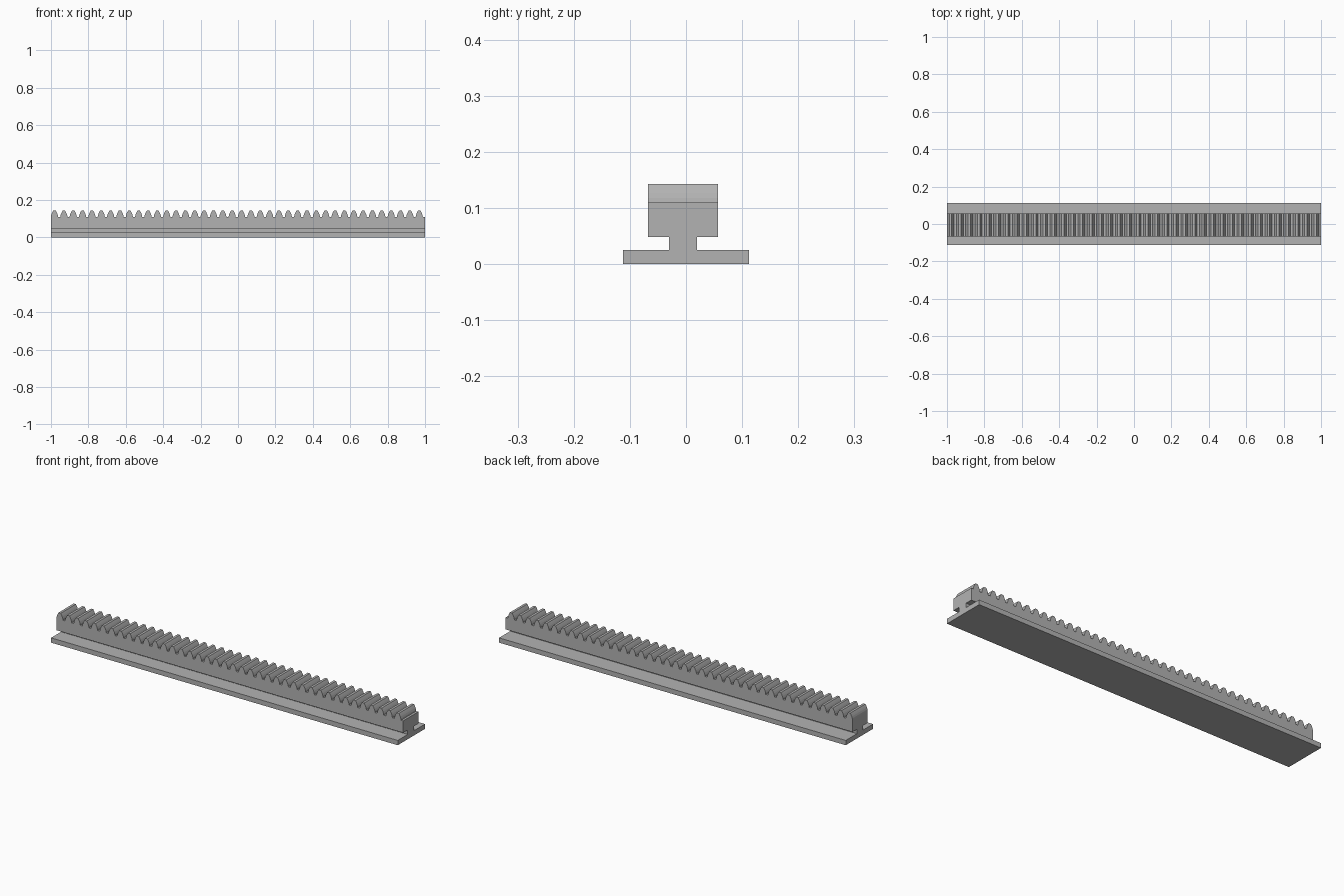
import bpy
import bmesh

cube = bpy.data.objects.get("Cube")
if cube:
    bpy.data.objects.remove(cube, do_unlink=True)

# One plain metal colour
grey = bpy.data.materials.new("machined grey")
grey.use_nodes = True
colour = (0.45, 0.45, 0.45, 1)
grey.diffuse_color = colour
grey.node_tree.nodes["Principled BSDF"].inputs["Base Color"].default_value = colour


def extrude_profile(name, points, axis_map, start, end):
    """Sweep a closed 2D profile; axis_map places (u, v, depth) in space."""
    bm = bmesh.new()
    face = bm.faces.new([bm.verts.new(axis_map(u, v, start)) for u, v in points])
    moved = bmesh.ops.extrude_face_region(bm, geom=[face])["geom"]
    step = [b - a for a, b in zip(axis_map(0, 0, start), axis_map(0, 0, end))]
    bmesh.ops.translate(bm, vec=step,
                        verts=[g for g in moved if isinstance(g, bmesh.types.BMVert)])
    bmesh.ops.recalc_face_normals(bm, faces=bm.faces)
    mesh = bpy.data.meshes.new(name)
    bm.to_mesh(mesh)
    bm.free()
    mesh.materials.append(grey)
    obj = bpy.data.objects.new(name, mesh)
    bpy.context.collection.objects.link(obj)
    return obj


# Flanged foot and narrow web, swept along the length
foot_z, web_z = 0.025, 0.048
foot = [(-0.112, 0), (0.112, 0), (0.112, foot_z), (0.02, foot_z), (0.02, web_z),
        (-0.03, web_z), (-0.03, foot_z), (-0.112, foot_z)]
extrude_profile("mounting_rail", foot, lambda u, v, d: (d, u, v), -1, 1)

# Toothed bar: bulging flanks repeated at a fixed pitch
pitch, count, first = 0.05, 40, -0.981
flank = [(0.019, 0.110), (0.0178, 0.118), (0.0148, 0.127),
         (0.011, 0.135), (0.0065, 0.143)]
rack = [(1, web_z), (-1, web_z)]
for i in range(count):
    x = first + pitch * i
    rack += [(x - w, z) for w, z in flank]
    rack += [(x + w, z) for w, z in reversed(flank)]
rack.append((1, 0.110))
extrude_profile("toothed_bar", rack, lambda u, v, d: (u, d, v), -0.068, 0.057)
